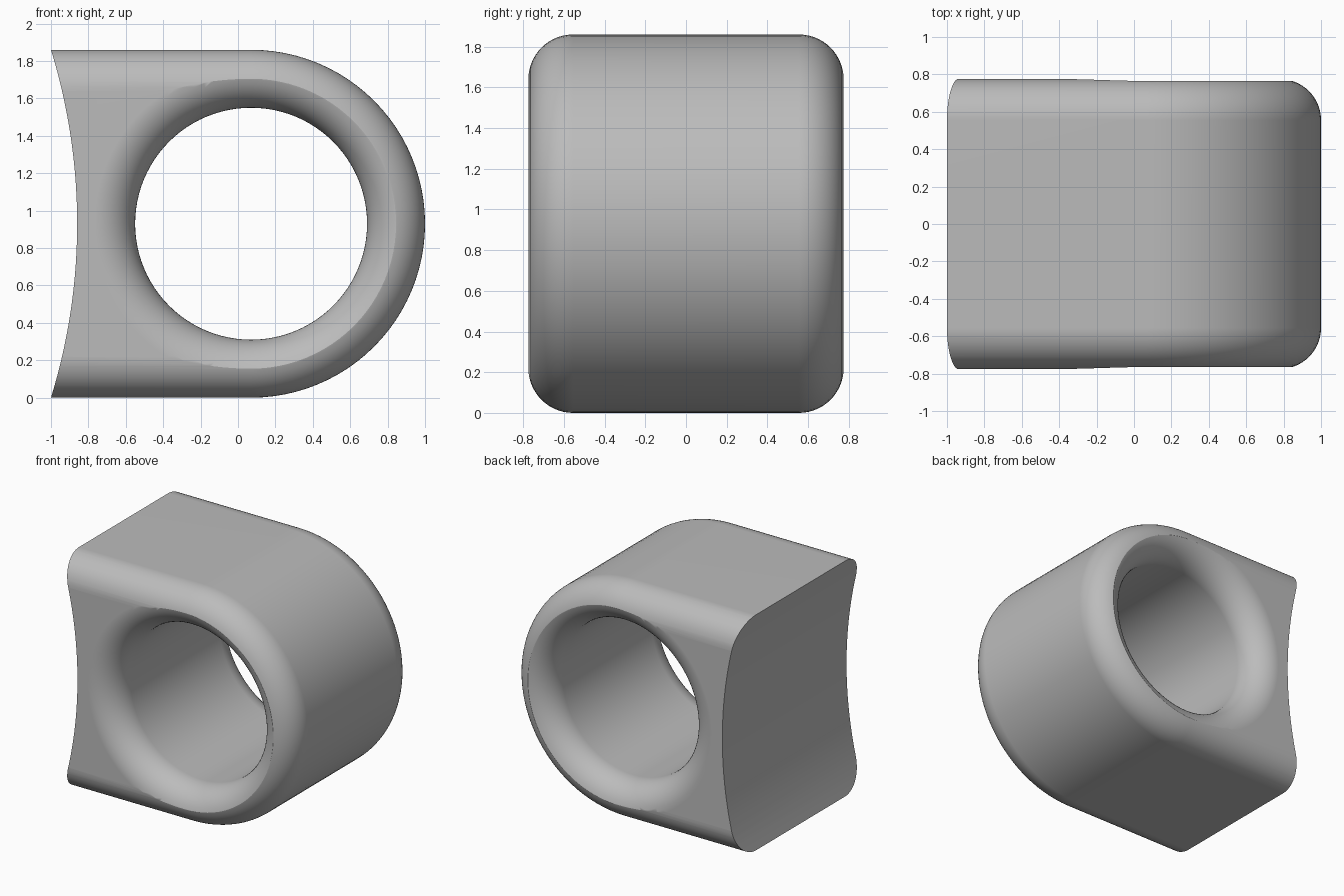
import bpy, bmesh, math

if "Cube" in bpy.data.objects:
    bpy.data.objects.remove(bpy.data.objects["Cube"])

CX, CZ = 0.07, 0.93        # centre of the round end and bore
R_OUT, R_BORE = 0.93, 0.62
HALF, FIL = 0.775, 0.22    # half depth and edge fillet radius
STEPS, SEGS = 14, 96


def make_object(name, rings, closed):
    """Skin a list of equal-length vertex loops; cap both ends unless closed."""
    bm = bmesh.new()
    loops = [[bm.verts.new(p) for p in ring] for ring in rings]
    n = len(loops[0])
    for a, b in zip(loops, loops[1:]):
        for i in range(n):
            j = (i + 1) % n
            bm.faces.new((a[i], a[j], b[j], b[i]))
    if not closed:
        bm.faces.new(loops[0])
        bm.faces.new(loops[-1])
    bmesh.ops.recalc_face_normals(bm, faces=bm.faces)
    mesh = bpy.data.meshes.new(name)
    bm.to_mesh(mesh)
    bm.free()
    obj = bpy.data.objects.new(name, mesh)
    bpy.context.collection.objects.link(obj)
    return obj


def circle(r, y, cx=CX, n=SEGS):
    return [(cx + r * math.cos(2 * math.pi * i / n), y,
             CZ + r * math.sin(2 * math.pi * i / n)) for i in range(n)]


def d_loop(inset, y):
    """D-shaped outline: half circle on the right, straight to the left."""
    r = R_OUT - inset
    arc = [(CX + r * math.sin(a), y, CZ - r * math.cos(a))
           for a in (math.pi * i / 48 for i in range(49))]
    return arc + [(-1.3, y, CZ + r), (-1.3, y, CZ - r)]


angles = [math.pi / 2 * i / STEPS for i in range(STEPS + 1)]

# Filleted D-shaped block
front = [(FIL * (1 - math.sin(a)), -HALF + FIL * (1 - math.cos(a))) for a in angles]
profile = front + [(d, -y) for d, y in reversed(front)]
body = make_object("block_body", [d_loop(d, y) for d, y in profile], False)

# Bore cutter with flared mouths
mouth = [(R_BORE + FIL * (1 - math.sin(a)), -HALF + FIL * (1 - math.cos(a)))
         for a in reversed(angles)]
mouth = [(r, y) for r, y in reversed(mouth)]
mouth = [(R_BORE + FIL * (1 - math.sin(a)), -HALF + FIL - FIL * math.cos(a)) for a in angles]
mouth = [(R_BORE + FIL, -1.0)] + sorted(mouth, key=lambda p: p[1])
start = [(r, y) for r, y in mouth]
bore = make_object("bore_cutter",
                   [circle(r, y) for r, y in start + [(r, -y) for r, y in reversed(start)]],
                   False)

# Large cylinder that hollows the left end
saddle = make_object("saddle_cutter",
                     [circle(3.16, y, -4.02, 360) for y in (-1.2, 1.2)], False)

bpy.context.view_layer.objects.active = body
body.select_set(True)
for cutter in (saddle, bore):
    mod = body.modifiers.new("cut", 'BOOLEAN')
    mod.operation, mod.solver, mod.object = 'DIFFERENCE', 'EXACT', cutter
    bpy.ops.object.modifier_apply(modifier=mod.name)
for cutter in (saddle, bore):
    bpy.data.objects.remove(cutter)

# Grey finish and smooth shading
grey = bpy.data.materials.new("plain_grey")
grey.diffuse_color = (0.5, 0.5, 0.5, 1)
grey.use_nodes = True
grey.node_tree.nodes["Principled BSDF"].inputs["Base Color"].default_value = grey.diffuse_color
body.data.materials.clear()
body.data.materials.append(grey)
for p in body.data.polygons:
    p.material_index = 0
bpy.ops.object.select_all(action='DESELECT')
body.select_set(True)
bpy.ops.object.shade_smooth_by_angle(angle=math.radians(28))
weighted = body.modifiers.new("even_shading", 'WEIGHTED_NORMAL')
weighted.keep_sharp = True
